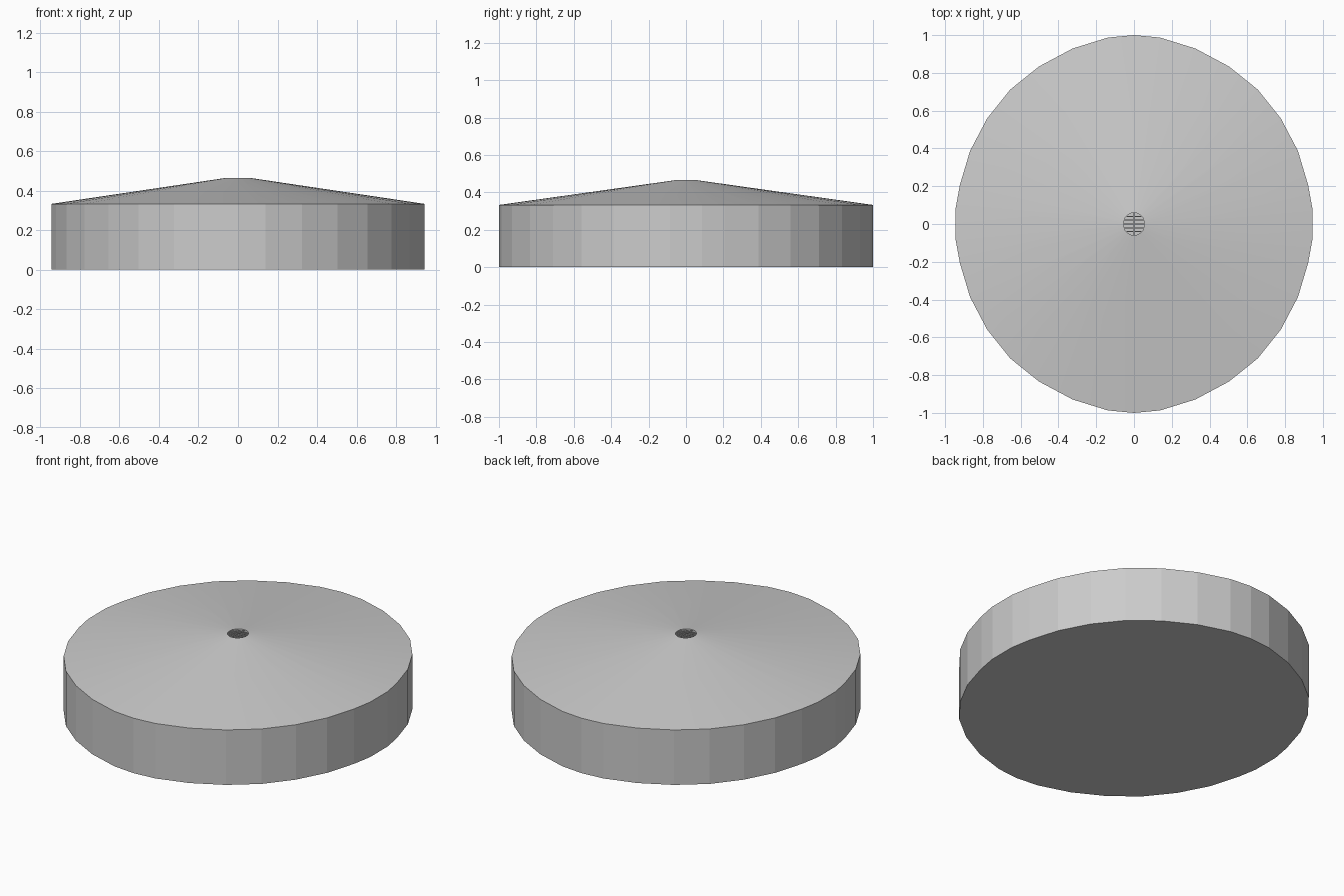
import bpy, math

if "Cube" in bpy.data.objects:
    bpy.data.objects.remove(bpy.data.objects["Cube"])

# Quarter of the slightly oval outline, mirrored into a full loop
QUARTER = [(0.0, 1.0), (0.138, 0.987), (0.325, 0.929), (0.503, 0.834), (0.656, 0.711),
           (0.778, 0.558), (0.868, 0.387), (0.922, 0.206), (0.944, 0.085)]
right = QUARTER + [(x, -y) for x, y in reversed(QUARTER)]
OUTLINE = right + [(-x, y) for x, y in reversed(right[1:-1])]
N = len(OUTLINE)


def make(name, verts, faces, smooth=False):
    me = bpy.data.meshes.new(name)
    me.from_pydata(verts, [], faces)
    me.update()
    ob = bpy.data.objects.new(name, me)
    bpy.context.collection.objects.link(ob)
    if smooth:
        bpy.context.view_layer.objects.active = ob
        ob.select_set(True)
        bpy.ops.object.shade_smooth_by_angle(angle=math.radians(25))
        ob.select_set(False)
    return ob


def ring(scale, z):
    return [(x * scale, y * scale, z) for x, y in OUTLINE]


def bridge(a, b):
    # outline runs clockwise, so this order faces outwards
    return [(a + (i + 1) % N, a + i, b + i, b + (i + 1) % N) for i in range(N)]


def bar(name, sx, sy, sz, x, y, z):
    v = [(x + i * sx / 2, y + j * sy / 2, z + k * sz / 2)
         for i in (-1, 1) for j in (-1, 1) for k in (-1, 1)]
    f = [(0, 1, 3, 2), (4, 6, 7, 5), (0, 4, 5, 1), (2, 3, 7, 6), (0, 2, 6, 4), (1, 5, 7, 3)]
    return make(name, v, f)


# Faceted wall with closed floor
make("wall", ring(1, 0) + ring(1, 0.333), bridge(0, N) + [tuple(range(N))])

# Shallow conical roof, shaded smooth
make("roof", ring(1, 0.333) + ring(0.06, 0.465), bridge(0, N), smooth=True)

# Recessed vent in the roof's peak: inner sleeve and bottom plate
make("vent_well", ring(0.06, 0.465) + ring(0.06, 0.45),
     bridge(0, N) + [tuple(range(2 * N - 1, N - 1, -1))])

# Vent grille: cross slats and one centre bar
for i in range(-2, 3):
    y = i * 0.02
    half = 0.055 * math.sqrt(1 - (y / 0.06) ** 2)
    bar("vent_slat", 2 * half, 0.005, 0.006, 0, y, 0.458)
bar("vent_centre_bar", 0.005, 0.114, 0.006, 0, 0, 0.461)
